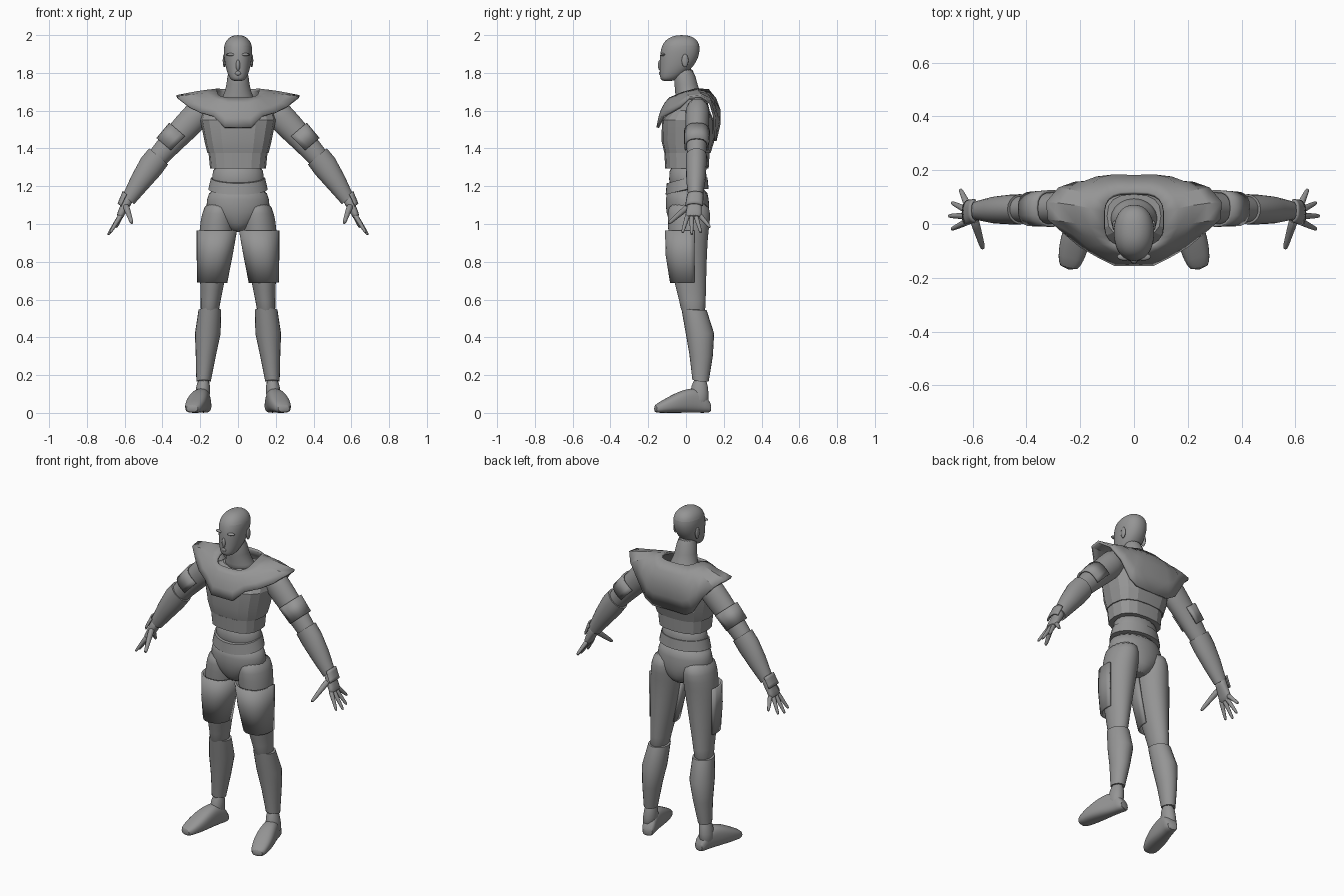
import bpy, bmesh, math
from mathutils import Matrix, Vector

cube = bpy.data.objects.get("Cube")
if cube:
    bpy.data.objects.remove(cube, do_unlink=True)

grey = bpy.data.materials.new("plain grey")
grey.use_nodes = True
colour = (.3, .3, .3, 1)
grey.diffuse_color = colour
grey.node_tree.nodes["Principled BSDF"].inputs["Base Color"].default_value = colour

X, Y, Z = Matrix.Identity(3)
ACROSS_ARM = Vector((.76, 0, .65))
ACROSS_FOOT = Vector((.97, .22, 0))


def finish(name, bm, mirror=False, smooth=False, thick=0, angle=35):
    """Turn a bmesh into a shaded object with its modifiers."""
    bmesh.ops.recalc_face_normals(bm, faces=bm.faces[:])
    mesh = bpy.data.meshes.new(name)
    bm.to_mesh(mesh)
    bm.free()
    mesh.materials.append(grey)
    part = bpy.data.objects.new(name, mesh)
    bpy.context.collection.objects.link(part)
    bpy.ops.object.select_all(action='DESELECT')
    part.select_set(True)
    bpy.context.view_layer.objects.active = part
    bpy.ops.object.shade_smooth_by_angle(angle=math.radians(angle))
    if mirror:
        part.modifiers.new("Mirror", 'MIRROR')
    if smooth:
        subdivision = part.modifiers.new("Smooth", 'SUBSURF')
        subdivision.levels = subdivision.render_levels = smooth
    if thick:
        shell = part.modifiers.new("Thickness", 'SOLIDIFY')
        shell.thickness = thick
        shell.offset = 0


def signed_power(value, exponent):
    return math.copysign(abs(value) ** exponent, value)


def skin(bm, rows, closed):
    """Join neighbouring rows of vertices with quads."""
    for row, following in zip(rows, rows[1:]):
        for i in range(0 if closed else 1, len(row)):
            bm.faces.new((row[i - 1], row[i], following[i], following[i - 1]))


def loft(name, rings, u=X, v=Y, sides=20, power=2, arc=None, dip=0, **options):
    """Skin rings of (centre, half width, half depth); arc makes an open shell."""
    bm = bmesh.new()
    start, end = arc or (0, 360)
    rows = []
    for centre, width, depth in rings:
        row = []
        for i in range(sides + 1 if arc else sides):
            turn = math.radians(start + (end - start) * i / sides)
            cosine, sine = math.cos(turn), math.sin(turn)
            point = (centre + u * width * signed_power(cosine, 2 / power)
                     + v * depth * signed_power(sine, 2 / power))
            point.z -= dip * max(0, -sine)
            row.append(bm.verts.new(point))
        rows.append(row)
    skin(bm, rows, closed=not arc)
    if not arc:
        bm.faces.new(rows[0])
        bm.faces.new(rows[-1])
    finish(name, bm, **options)


def trunk(name, rings, **options):
    """Part on the body's middle line, from rings of (z, y, half width, half depth)."""
    loft(name, [(Vector((0, y, z)), w, d) for z, y, w, d in rings], **options)


def leg_part(name, rings, **options):
    """Part on the straight, splayed leg line, from the same kind of rings."""
    loft(name, [(Vector((.197 - .088 * z, y, z)), w, d) for z, y, w, d in rings],
         mirror=True, **options)


def arm_part(name, rings, **options):
    """Part on the bowed arm line, from rings of (position, half width, half depth)."""
    shoulder, wrist = Vector((.23, .06, 1.56)), Vector((.58, .05, 1.13))
    placed = []
    for t, width, depth in rings:
        bow = ACROSS_ARM * .02 * math.sin(math.pi * max(t, 0))
        placed.append((shoulder.lerp(wrist, t) + bow, width, depth))
    loft(name, placed, ACROSS_ARM, Y, mirror=True, **options)


def taper(name, start, end, first, last, u, v, **options):
    """Part that changes evenly from one (width, depth) to another."""
    start, end, first, last = map(Vector, (start, end, first, last))
    steps = [k / 4 for k in range(5)]
    loft(name, [(start.lerp(end, t), *first.lerp(last, t)) for t in steps],
         u, v, mirror=True, **options)


def finger(name, root, tip, radius):
    along = (Vector(tip) - Vector(root)).normalized()
    u = along.cross(Y).normalized()
    taper(name, root, tip, (radius, radius), (radius / 2, radius / 2), u, along.cross(u),
          sides=10, smooth=1)


def bead(name, centre, size, mirror=False):
    """Small rounded feature."""
    bm = bmesh.new()
    bmesh.ops.create_uvsphere(bm, u_segments=12, v_segments=8, radius=1)
    bmesh.ops.scale(bm, vec=size, verts=bm.verts)
    bmesh.ops.translate(bm, vec=centre, verts=bm.verts)
    finish(name, bm, mirror=mirror, angle=60)


# Head and face
trunk("head", [(1.755, -.1, .03, .03), (1.78, -.08, .05, .06), (1.83, -.05, .067, .09),
               (1.89, -.034, .076, .106), (1.95, -.027, .077, .103), (1.985, -.023, .053, .073),
               (2, -.023, .02, .03)], power=2.2, smooth=2)
trunk("neck", [(1.62, .03, .11, .09), (1.68, .015, .078, .07), (1.73, 0, .06, .062),
               (1.84, -.015, .055, .055)], smooth=1)
bead("nose", (0, -.135, 1.84), (.012, .014, .03))
bead("mouth", (0, -.135, 1.798), (.016, .008, .012))
bead("brow", (.035, -.122, 1.897), (.028, .014, .008), mirror=True)
bead("ear", (.073, -.005, 1.865), (.008, .018, .035), mirror=True)

# Faceted breastplate and rib band over a smooth waist
trunk("breastplate", [(1.375, .008, .162, .122), (1.44, .01, .178, .14), (1.55, .01, .2, .137),
                      (1.6, .02, .185, .105), (1.66, .03, .1, .08)], sides=16, power=2.6, angle=15)
trunk("rib_band", [(1.295, .005, .148, .115), (1.375, .005, .156, .12)],
      sides=16, power=2.6, angle=15)
trunk("waist", [(1.16, .01, .148, .104), (1.24, .01, .137, .1), (1.33, .01, .138, .1)], smooth=1)
trunk("belt", [(1.185, .006, .157, .114), (1.245, .006, .143, .108)], sides=32, dip=.03)
trunk("pelvis", [(1.2, .006, .15, .107), (1.13, .006, .168, .116), (1.06, .01, .175, .118),
                 (1, .015, .1, .1), (.955, .015, .045, .07)], smooth=1)

# Winged shoulder mantle, swept from a squarish neckline out to its hem
hem = [(0, -.15, 1.51), (.07, -.15, 1.51), (.13, -.12, 1.57), (.2, -.08, 1.59),
       (.26, -.03, 1.62), (.32, .02, 1.67), (.325, .08, 1.675), (.28, .13, 1.64),
       (.22, .15, 1.57), (.16, .155, 1.47), (.11, .155, 1.44), (0, .15, 1.44)]
bm = bmesh.new()
rows = []
for i, corner in enumerate(hem):
    turn = math.pi * i / (len(hem) - 1)
    front = math.cos(turn)
    neckline = Vector((.11 * abs(math.sin(turn)) ** .6, .015 - .1 * signed_power(front, .6),
                       1.71 - .045 * max(0, front) ** .5))
    if corner[0] == 0:
        neckline.x = 0
    row = []
    for k in range(5):
        point = neckline.lerp(Vector(corner), k / 4)
        bulge = math.sin(math.pi * k / 4) * (neckline.z - corner[2])
        point.y += bulge * (.16 if point.y > 0 else -.06)
        point.z += bulge * .1
        row.append(bm.verts.new(point))
    rows.append(row)
skin(bm, rows, closed=False)
finish("shoulder_mantle", bm, thick=.014, mirror=True, angle=28)

# Legs with thigh pads and shin guards
leg_part("leg", [(1.12, .012, .07, .1), (1.06, .018, .088, .118), (.97, .012, .096, .108),
                 (.85, .012, .084, .1), (.7, .02, .067, .088), (.6, .035, .052, .07),
                 (.5, .04, .05, .064)], smooth=1)
leg_part("thigh_pad", [(.965, .01, .101, .115), (.84, .01, .09, .113), (.69, .015, .074, .094)],
         sides=16, power=2.3, arc=(175, 375), thick=.012)
leg_part("shin_guard", [(.545, .042, .06, .067), (.42, .073, .068, .076), (.3, .08, .053, .062),
                        (.165, .077, .038, .043)], dip=-.01)
leg_part("ankle", [(.19, .075, .034, .038), (.1, .07, .04, .05), (.04, .07, .042, .055)], smooth=1)

# Feet run from heel to toe and point slightly outward
foot = []
for k in range(8):
    t = k / 7
    height = .02 + .046 * math.sin(math.pi * t ** .6)
    width = .036 + .02 * math.sin(math.pi * t ** 1.6)
    foot.append((Vector((.17 + .075 * t, .135 - .305 * t, height)), width, height))
loft("foot", foot, ACROSS_FOOT, Z, power=2.6, smooth=1, mirror=True)

# Arms with their guards
arm_part("upper_arm", [(-.2, .07, .065), (0, .078, .065), (.2, .07, .06), (.5, .057, .05),
                       (.65, .05, .045)], smooth=1)
arm_part("arm_plate", [(.19, .073, .064), (.38, .067, .06)],
         sides=12, power=2.5, arc=(-110, 110), thick=.01)
arm_part("forearm_guard", [(.5, .066, .056), (.62, .068, .055), (.8, .056, .05), (1, .039, .036)])

# Hands with a plate on the back and fanned fingers
wrist, knuckles = (.575, .05, 1.145), (.632, .038, 1.03)
taper("palm", wrist, knuckles, (.03, .032), (.018, .046), ACROSS_ARM, Y, power=2.5, smooth=1)
taper("hand_plate", wrist, (.608, .042, 1.085), (.042, .042), (.034, .046), ACROSS_ARM, Y,
      sides=10, power=2.6, arc=(-70, 70), thick=.008)
names = ["little_finger", "ring_finger", "middle_finger", "index_finger"]
for k, name in enumerate(names):
    offset = (k - 2) ** 2
    finger(name, (.618, .07 - .02 * k, 1.05), (.69 - .011 * offset, .13 - .05 * k, .94 + .01 * offset),
           .015)
finger("thumb", (.595, .02, 1.1), (.56, -.095, 1), .019)
